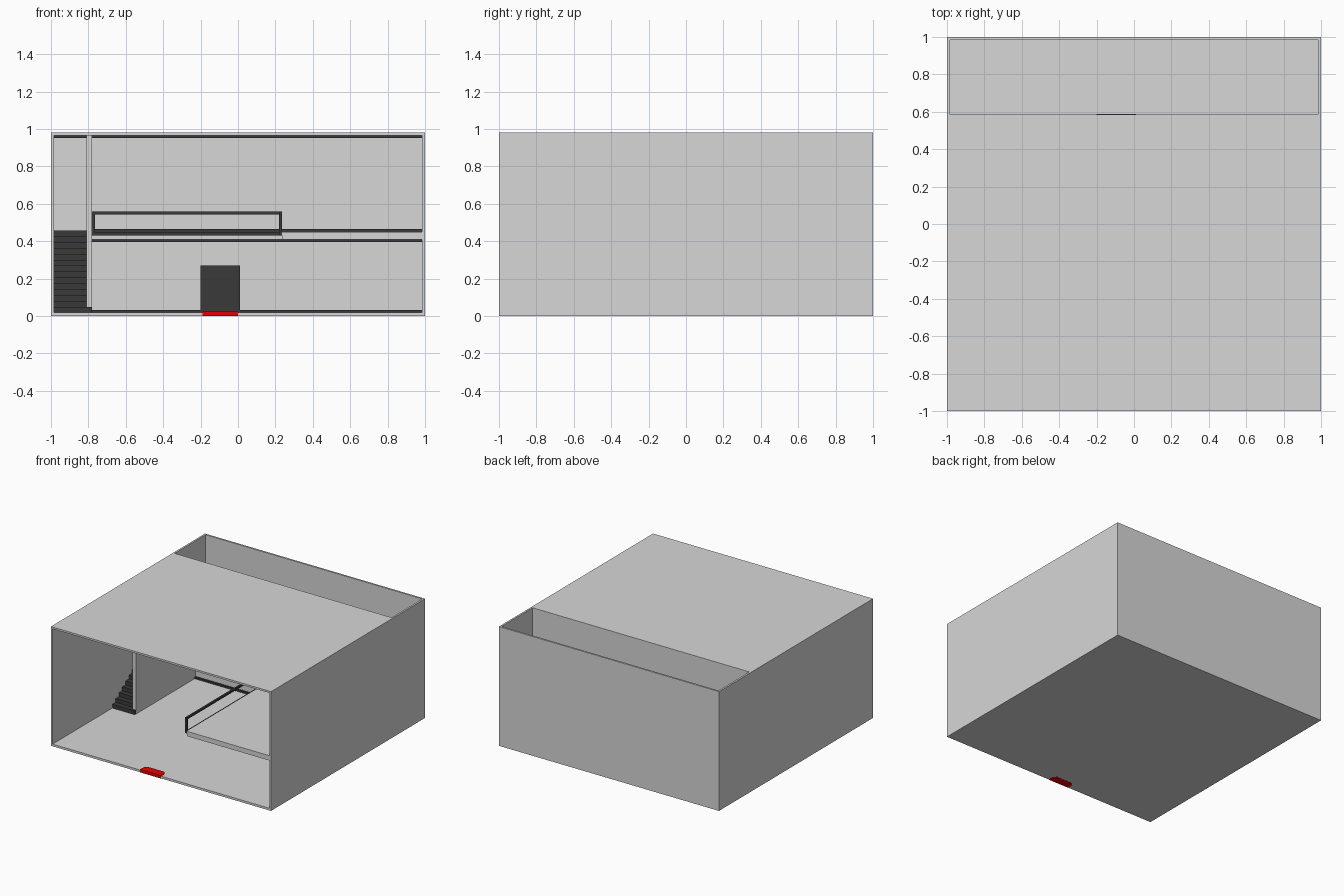
import bpy, bmesh, math
from mathutils import Vector

if "Cube" in bpy.data.objects:
    bpy.data.objects.remove(bpy.data.objects["Cube"])


def material(name, r, g, b):
    m = bpy.data.materials.new(name)
    m.diffuse_color = (r, g, b, 1)
    m.use_nodes = True
    m.node_tree.nodes["Principled BSDF"].inputs["Base Color"].default_value = m.diffuse_color
    return m


GREY = material("light grey", 0.68, 0.68, 0.68)
DARK = material("dark grey", 0.042, 0.042, 0.042)
RED = material("red", 0.8, 0.0, 0.0)


def prism(name, points, vec, mat):
    """Extrude a closed outline along vec."""
    bm = bmesh.new()
    face = bm.faces.new([bm.verts.new(p) for p in points])
    out = bmesh.ops.extrude_face_region(bm, geom=[face])
    moved = [v for v in out["geom"] if isinstance(v, bmesh.types.BMVert)]
    bmesh.ops.translate(bm, verts=moved, vec=Vector(vec))
    bmesh.ops.recalc_face_normals(bm, faces=bm.faces)
    me = bpy.data.meshes.new(name)
    bm.to_mesh(me)
    bm.free()
    me.materials.append(mat)
    ob = bpy.data.objects.new(name, me)
    bpy.context.collection.objects.link(ob)
    return ob


def box(name, x0, x1, y0, y1, z0, z1, mat=GREY):
    pts = [(x0, y0, z0), (x1, y0, z0), (x1, y1, z0), (x0, y1, z0)]
    return prism(name, pts, (0, 0, z1 - z0), mat)


T = 0.015            # wall thickness
H = 0.98             # total height
IN = 1 - T           # inner face of the side walls
FLOOR, CEIL = 0.018, H - T
BACK = 0.565         # front of the inner back wall
YARD = 0.585         # start of the open yard
LOW, UP = 0.41, 0.45  # loft slab
LOFT_X, LOFT_Y = 0.235, 0.1
PART_L, PART_R, PART_Y = -0.81, -0.78, -0.21

# Shell
box("ground_floor", -IN, IN, -1, 1 - T, 0, FLOOR)
box("left_wall", -1, -IN, -1, 1, 0, H)
box("right_wall", IN, 1, -1, 1, 0, H)
box("rear_wall", -IN, IN, 1 - T, 1, 0, H)
box("inner_back_wall", -IN, IN, BACK, YARD, FLOOR, CEIL)
box("roof", -IN, IN, -1, YARD, CEIL, H)

# L-shaped loft floor
loft = [(LOFT_X, -1), (IN, -1), (IN, BACK), (PART_R, BACK),
        (PART_R, LOFT_Y), (LOFT_X, LOFT_Y)]
prism("loft_floor", [(x, y, LOW) for x, y in loft], (0, 0, UP - LOW), GREY)

# Partition beside the stairs, with an opening at the top landing
side = [(PART_Y, FLOOR), (BACK, FLOOR), (BACK, UP), (0.4, UP),
        (0.4, 0.85), (BACK, 0.85), (BACK, CEIL), (PART_Y, CEIL)]
prism("stair_partition", [(PART_L, y, z) for y, z in side],
      (PART_R - PART_L, 0, 0), GREY)

# Staircase and landing
N = 14
rise, run, start = (UP + 0.008 - FLOOR) / N, 0.043, PART_Y - 0.015
profile = [(start, FLOOR)]
for i in range(N):
    y, z = start + i * run, FLOOR + i * rise
    profile += [(y, z + rise), (y + run, z + rise)]
profile = profile[:-1] + [(BACK, UP + 0.008), (BACK, UP - 0.04),
                          (start + N * run, UP - 0.06), (start + 2 * run, FLOOR)]
prism("staircase", [(-IN, y, z) for y, z in profile],
      (PART_L + IN, 0, 0), DARK)
box("bottom_step", PART_L, PART_R, start, PART_Y, FLOOR, FLOOR + rise, DARK)

# Skirting and cornice strips along the back wall
for name, x0, z0 in (("floor_skirting", -IN, FLOOR),
                     ("lower_cornice", PART_R, LOW - 0.014),
                     ("loft_skirting", PART_R, UP),
                     ("upper_cornice", -IN, CEIL - 0.014)):
    box(name, x0, IN, BACK - T, BACK, z0, z0 + 0.014, DARK)

# Door in the back wall
box("door", -0.2, 0.012, BACK - 0.02, YARD + 0.003, FLOOR, 0.27, DARK)

# Railing frames along both open loft edges
R = 0.016
Z0, Z1 = 0.43, 0.56
for name, z in (("bottom_rail", Z0), ("top_rail", Z1 - R)):
    box("rear_" + name, PART_R, LOFT_X, LOFT_Y - R, LOFT_Y, z, z + R, DARK)
    box("side_" + name, LOFT_X - R, LOFT_X, -0.998, LOFT_Y - R, z, z + R, DARK)
for name, x, y in (("wall_post", PART_R, LOFT_Y - R),
                   ("corner_post", LOFT_X - R, LOFT_Y - R),
                   ("front_post", LOFT_X - R, -0.998)):
    box(name, x, x + R, y, y + R, Z0 + R, Z1 - R, DARK)

# Entrance mat with clipped inner corners, set through the floor edge
mat_outline = [(-0.19, -1.001), (0, -1.001), (0, -0.955), (-0.02, -0.93),
               (-0.17, -0.93), (-0.19, -0.955)]
prism("entrance_mat", [(x, y, -0.001) for x, y in mat_outline],
      (0, 0, 0.024), RED)
